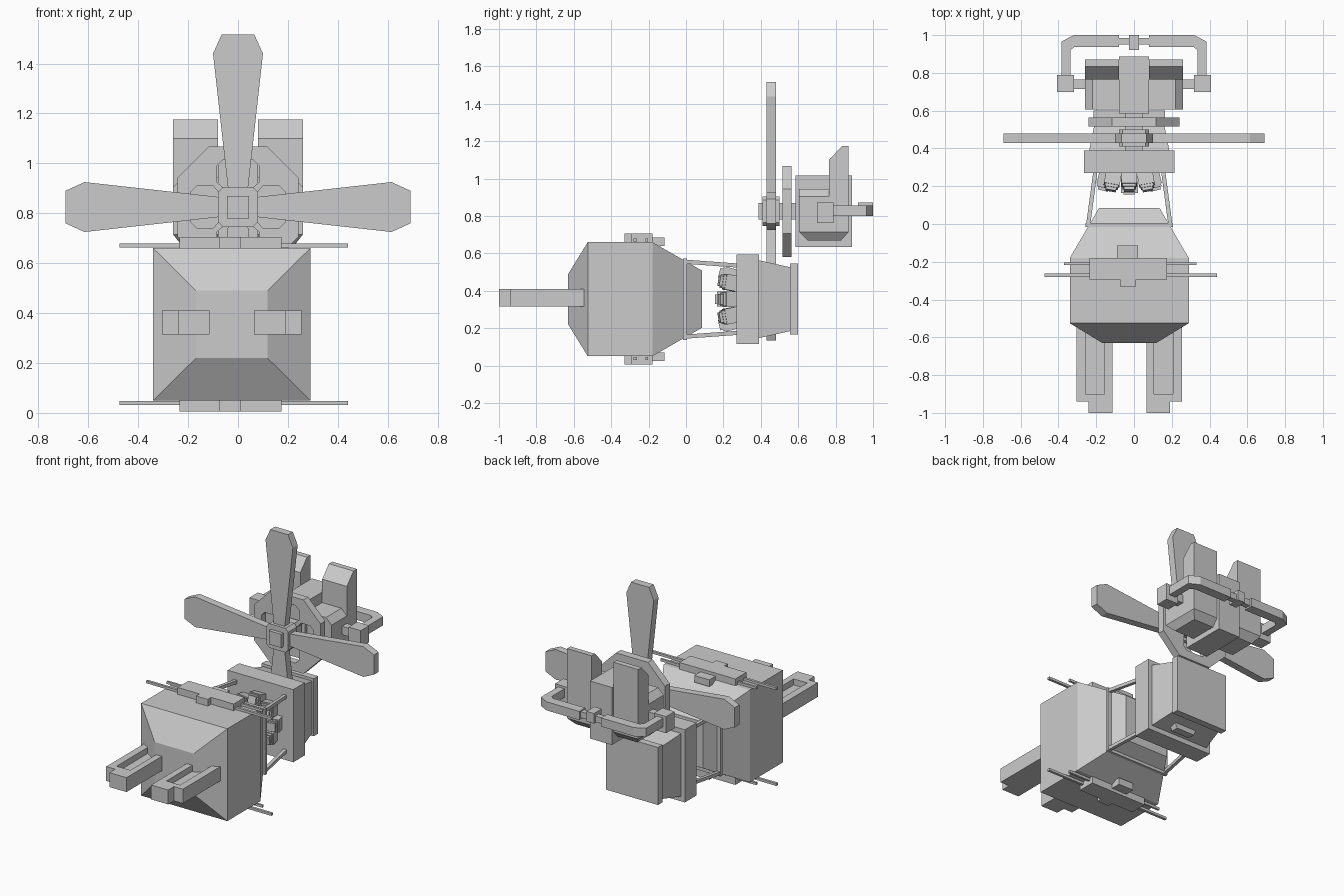
import bpy, bmesh, math
from mathutils import Vector, Matrix

if "Cube" in bpy.data.objects:
    bpy.data.objects.remove(bpy.data.objects["Cube"])

grey = bpy.data.materials.new("light_grey")
grey.diffuse_color = (0.6, 0.6, 0.6, 1)
grey.use_nodes = True
grey.node_tree.nodes["Principled BSDF"].inputs["Base Color"].default_value = grey.diffuse_color
CX, CZ = -0.025, 0.355          # axis of the main body


def loft(name, rings):
    """Skin a list of equal-length point rings and cap both ends."""
    bm = bmesh.new()
    vs = [[bm.verts.new(p) for p in r] for r in rings]
    n = len(vs[0])
    for a, b in zip(vs, vs[1:]):
        for i in range(n):
            j = (i + 1) % n
            bm.faces.new((a[i], a[j], b[j], b[i]))
    bm.faces.new(vs[0])
    bm.faces.new(vs[-1])
    bmesh.ops.recalc_face_normals(bm, faces=bm.faces)
    me = bpy.data.meshes.new(name)
    bm.to_mesh(me)
    bm.free()
    me.materials.append(grey)
    ob = bpy.data.objects.new(name, me)
    bpy.context.collection.objects.link(ob)
    return ob


def prism(name, pts, axis, a, b):
    """Extrude a 2D outline along one axis."""
    def put(p, t):
        return {'x': (t, *p), 'y': (p[0], t, p[1]), 'z': (*p, t)}[axis]
    return loft(name, [[put(p, t) for p in pts] for t in (a, b)])


def rect(u0, u1, v0, v1, c=0):
    if not c:
        return [(u0, v0), (u1, v0), (u1, v1), (u0, v1)]
    return [(u0 + c, v0), (u1 - c, v0), (u1, v0 + c), (u1, v1 - c),
            (u1 - c, v1), (u0 + c, v1), (u0, v1 - c), (u0, v0 + c)]


def box(name, x0, x1, y0, y1, z0, z1):
    return prism(name, rect(x0, x1, y0, y1), 'z', z0, z1)


def sections_y(name, secs):
    """Rectangular sections (y, half width, half height) around the body axis."""
    return loft(name, [[(x, y, z) for x, z in rect(CX - w, CX + w, CZ - h, CZ + h)]
                       for y, w, h in secs])


def cut(ob, cutter):
    m = ob.modifiers.new("cut", 'BOOLEAN')
    m.object, m.solver = cutter, 'EXACT'
    cutter.hide_render = True
    cutter.hide_viewport = True


# main body, collar and rear housing
sections_y("main_body", [(-.63, .143, .135), (-.525, .315, .305),
                         (-.18, .315, .305), (.085, .16, .153)])
sections_y("collar", [(-.015, .232, .218), (.005, .232, .218)])
sections_y("rear_block", [(.27, .24, .24), (.39, .24, .24)])
sections_y("rear_taper", [(.39, .212, .208), (.56, .178, .17)])
sections_y("rear_plate", [(.555, .19, .19), (.6, .19, .19)])

# four struts between collar and rear block
for sx in (-1, 1):
    for sz in (-1, 1):
        loft("strut", [[(CX + sx * (w + u), y, CZ + sz * (h + v))
                        for u, v in rect(-.011, .011, -.011, .011)]
                       for y, w, h in ((0, .217, .2), (.275, .18, .18))])

# cluster of tilted machinery between body and rear block
sections_y("core_nozzle", [(.165, .045, .04), (.28, .045, .04)])
sections_y("core_tip", [(.155, .03, .025), (.17, .03, .025)])
for i in range(8):
    a = i * math.pi / 4
    r = .125
    pos = Vector((CX + r * math.cos(a), .235, CZ + r * math.sin(a)))
    rot = Matrix.Rotation(.25 * math.cos(a), 4, 'Z') @ Matrix.Rotation(-.25 * math.sin(a), 4, 'X')
    for s, y0, y1 in ((.042, -.03, .06), (.036, -.045, -.03), (.028, -.06, -.045)):
        ob = box("machinery", -s, s, y0, y1, -s, s)
        ob.matrix_world = Matrix.Translation(pos) @ rot

# crossbars above and below the body
for s in (1, -1):
    def zbox(name, x0, x1, y0, y1, h0, h1):
        box(name, x0, x1, y0, y1, *sorted((CZ + s * h0, CZ + s * h1)))
    zbox("crossbar_plate", -.235, .175, -.295, -.18, .295, .35)
    zbox("crossbar_front_lug", -.075, .01, -.33, -.29, .295, .35)
    zbox("crossbar_rear_lug", -.09, .02, -.185, -.115, .285, .33)
    zbox("long_rod", -.475, .44, -.28, -.263, .308, .324)
    zbox("short_rod", -.37, .33, -.217, -.203, .308, .324)

# two grooved front prongs
for s in (-1, 1):
    def px(name, x0, x1, *r):
        box(name, *sorted((CX + s * x0, CX + s * x1)), *r)
    px("prong_floor", .09, .28, -.94, -.5, .315, .37)
    px("prong_outer_rail", .232, .28, -.94, -.5, .315, .41)
    px("prong_inner_rail", .09, .132, -.94, -.5, .315, .41)
    px("prong_end", .09, .28, -.94, -.9, .315, .41)
    px("prong_tip", .09, .215, -1.0, -.935, .315, .41)

# propeller: four blades and a stepped hub
HZ = .825
for i in range(4):
    pts = [(-.035, .03), (.035, .03), (.1, .615), (.065, .692), (-.065, .692), (-.1, .615)]
    ob = prism("propeller_blade", pts, 'y', .43, .48)
    ob.matrix_world = Matrix.Translation((0, 0, HZ)) @ Matrix.Rotation(i * math.pi / 2, 4, 'Y')
prism("propeller_hub", rect(-.08, .08, HZ - .08, HZ + .08, .02), 'y', .41, .5)
prism("hub_cap", rect(-.045, .045, HZ - .045, HZ + .045), 'y', .387, .42)
prism("propeller_shaft", rect(-.045, .045, HZ - .045, HZ + .045), 'y', .49, .6)

# octagonal guard disc with four windows
disc = prism("guard_disc", rect(-.242, .242, .58, 1.068, .125), 'y', .515, .565)
for i in range(4):
    c = prism("window_cutter", [(-.05, .07), (.05, .07), (.085, .1), (.085, .165),
                                (.06, .19), (-.06, .19), (-.085, .165), (-.085, .1)], 'y', .5, .58)
    c.matrix_world = Matrix.Translation((0, 0, HZ)) @ Matrix.Rotation(i * math.pi / 2, 4, 'Y')
    cut(disc, c)

# engine centre, side pods, tanks and handle
box("engine_centre", -.08, .08, .585, .887, .635, 1.015)
for s in (-1, 1):
    loft("engine_pod", [[(s * x, y, z) for x, y in rect(.07, x1, y0, y1)]
                        for z, x1, y0, y1 in ((.67, .225, .65, .83), (.715, .26, .605, .87),
                                              (.905, .26, .605, .87), (.945, .22, .605, .87))])
    prism("tank", [(.765, .8), (.87, .8), (.87, 1.175), (.835, 1.175), (.765, 1.1)],
          'x', s * .08, s * .26)
    prism("handle_axle", rect(.715, .765, .80, .855), 'x', s * .07, s * .34)
    prism("handle_pod", rect(.7, .788, .762, .872), 'x', s * .318, s * .407)
    prism("handle_arm", [(s * x, y) for x, y in
                         ((.385, .78), (.385, .965), (.32, 1), (.08, 1), (.08, .937),
                          (.315, .937), (.337, .92), (.337, .78))], 'z', .80, .857)
box("handle_bridge", -.085, .085, .95, .985, .81, .85)
box("handle_nub", -.027, .027, .92, 1.0, .805, .872)
